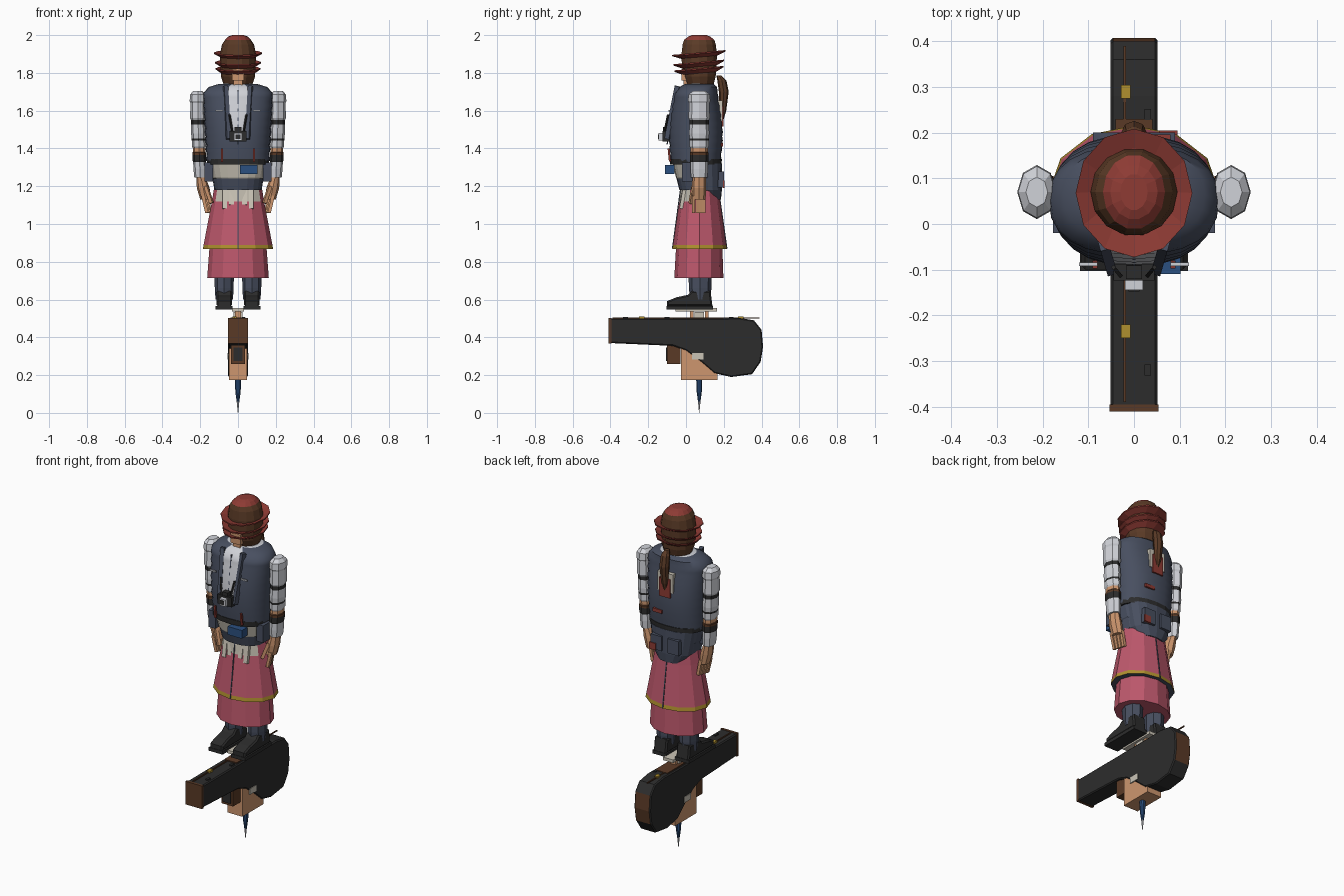
import bpy, bmesh, math
from mathutils import Vector, Matrix

cube = bpy.data.objects.get("Cube")
if cube:
    bpy.data.objects.remove(cube, do_unlink=True)


def material(name, code):
    def linear(c):
        return c / 12.92 if c < 0.04 else ((c + 0.055) / 1.055) ** 2.4
    rgb = [linear(v / 255) for v in bytes.fromhex(code)]
    m = bpy.data.materials.new(name)
    m.use_nodes = True
    m.diffuse_color = (*rgb, 1)
    m.node_tree.nodes["Principled BSDF"].inputs["Base Color"].default_value = (*rgb, 1)
    return m


NAVY = material("slate_navy", "484f60")
WHITE = material("shirt_white", "d0d2d8")
CREAM = material("cream", "cac4b6")
PINK = material("rose_pink", "bd586c")
GOLD = material("mustard_gold", "b0902f")
BLACK = material("charcoal", "2c2c2c")
BROWN = material("dark_brown", "5a3a26")
RED = material("brick_red", "8e3b34")
TAN = material("skin_tan", "cd966e")
BLUE = material("deep_blue", "2b5080")


def finish(name, bm, mats, rule=None, smooth=0):
    """Make an object; rule(center, normal) picks the material of each face."""
    mats = mats if isinstance(mats, list) else [mats]
    bmesh.ops.recalc_face_normals(bm, faces=bm.faces)
    bm.normal_update()
    if rule:
        for f in bm.faces:
            f.material_index = mats.index(rule(f.calc_center_median(), f.normal))
    mesh = bpy.data.meshes.new(name)
    bm.to_mesh(mesh)
    bm.free()
    for m in mats:
        mesh.materials.append(m)
    ob = bpy.data.objects.new(name, mesh)
    bpy.context.collection.objects.link(ob)
    if smooth:
        bpy.ops.object.select_all(action="DESELECT")
        ob.select_set(True)
        bpy.context.view_layer.objects.active = ob
        bpy.ops.object.shade_smooth_by_angle(angle=math.radians(smooth))
    return ob


def box(name, center, size, mat, tilt=0):
    bm = bmesh.new()
    place = Matrix.Translation(center) @ Matrix.Rotation(tilt, 4, "X") @ Matrix.Diagonal((*size, 1))
    bmesh.ops.create_cube(bm, size=1, matrix=place)
    return finish(name, bm, mat)


def beam(name, start, end, width, mat, depth=None):
    a, b = Vector(start), Vector(end)
    bm = bmesh.new()
    turn = (b - a).to_track_quat("Z", "Y").to_matrix().to_4x4()
    size = Matrix.Diagonal((width, depth or width, (b - a).length, 1))
    bmesh.ops.create_cube(bm, size=1, matrix=Matrix.Translation((a + b) / 2) @ turn @ size)
    return finish(name, bm, mat)


def loft(name, sections, sides, mats, rule=None, power=2, smooth=0, lean=0):
    """Skin rounded rings given as (z, center x, center y, radius x, radius y)."""
    bm = bmesh.new()
    rings = []
    for z, cx, cy, rx, ry in sections:
        ring = []
        for i in range(sides):
            a = math.tau * i / sides
            c, s = math.cos(a), math.sin(a)
            x = math.copysign(abs(c) ** (2 / power), c) * rx
            y = math.copysign(abs(s) ** (2 / power), s) * ry
            ring.append(bm.verts.new((cx + x, cy + y, z + y * lean)))
        rings.append(ring)
    for lo, hi in zip(rings, rings[1:]):
        for i in range(sides):
            j = (i + 1) % sides
            bm.faces.new((lo[i], lo[j], hi[j], hi[i]))
    bm.faces.new(rings[0])
    bm.faces.new(rings[-1])
    return finish(name, bm, mats, rule, smooth)


def prism(name, outline, x, half, mats, rule=None, bevel=0):
    """Extrude a side outline of (y, z) points across x."""
    bm = bmesh.new()
    face = bm.faces.new([bm.verts.new((x - half, y, z)) for y, z in outline])
    out = bmesh.ops.extrude_face_region(bm, geom=[face])["geom"]
    bmesh.ops.translate(bm, vec=(2 * half, 0, 0), verts=[v for v in out if isinstance(v, bmesh.types.BMVert)])
    if bevel:
        rim = [e for e in bm.edges if abs(e.verts[0].co.x - e.verts[1].co.x) < bevel]
        bmesh.ops.bevel(bm, geom=rim, offset=bevel, segments=1, affect="EDGES")
    return finish(name, bm, mats, rule)


# Pointed foot, wooden block and brown bracket
loft("pointed_foot", [(0, 0, .07, .001, .001), (.06, 0, .07, .007, .007), (.11, 0, .07, .014, .014),
                      (.18, 0, .07, .017, .017)], 10, [WHITE, BLUE], lambda c, n: WHITE if c.z < .05 else BLUE)
box("wooden_block", (0, .07, .26), (.095, .195, .17), TAN)
box("brown_bracket", (0, -.065, .315), (.075, .07, .11), BROWN)
box("bracket_plate", (0, -.103, .31), (.05, .008, .07), BLACK)

# Instrument case with brown ends, seam, clasps and labels
outline = [(-.405, .5), (-.405, .37), (-.07, .355), (0, .33), (.08, .27), (.15, .21), (.24, .19), (.35, .205),
           (.395, .27), (.408, .35), (.4, .44), (.36, .49), (.28, .503), (.15, .5)]
prism("instrument_case", outline, 0, .052, [BLACK, BROWN],
      lambda c, n: BROWN if abs(n.y) > .9 else BLACK, bevel=.006)
box("case_neck_cap", (0, -.403, .435), (.108, .015, .135), BROWN)
box("case_top_band", (0, .08, .5), (.08, .3, .012), BROWN)
box("case_seam", (-.02, 0, .503), (.006, .78, .006), BROWN)
for y in (-.235, .29):
    box("case_clasp", (-.018, y, .505), (.02, .03, .012), GOLD)
for y in (-.32, -.1, .24):
    box("case_stud", (.03, y, .503), (.015, .025, .008), BLACK)
for s in (-1, 1):
    box("case_label", (s * .052, .063, .3), (.006, .06, .035), CREAM)

# Standing plate and pegs
box("standing_plate", (0, .055, .547), (.065, .22, .018), CREAM)
for y in (.03, .11):
    box("peg", (0, y, .52), (.03, .02, .05), TAN)
box("peg_core", (0, .07, .515), (.045, .05, .04), CREAM)

# Shoes and legs
shoe = [(-.1, .565), (-.1, .592), (-.05, .612), (.01, .625), (.03, .645), (.13, .645), (.14, .565)]
for s in (-1, 1):
    prism("shoe", shoe, s * .073, .042, BLACK, bevel=.008)
    box("shoe_sole", (s * .073, .02, .557), (.09, .245, .02), BLACK)
    loft("trouser_leg", [(.6, s * .073, .075, .046, .052), (.66, s * .073, .075, .05, .06),
                         (.8, s * .073, .075, .052, .062)], 8, NAVY)

# Two-layer skirt with a gold hem and a shirt tail
loft("lower_skirt", [(.715, 0, .068, .163, .13), (.89, 0, .07, .15, .122)], 12, PINK)


def skirt_rule(c, n):
    if n.z < -.9:
        return NAVY
    if c.z < .89:
        return GOLD
    return CREAM if c.y < .06 and c.z > 1.13 and abs(c.x) < .1 else PINK


loft("upper_skirt", [(.868, 0, .072, .186, .144), (.89, 0, .072, .182, .141), (1.12, 0, .073, .138, .108),
                     (1.2, 0, .073, .125, .1)], 12, [PINK, GOLD, NAVY, CREAM], skirt_rule)
for s in (-1, 1):
    for x, z in ((.035, 1.1), (.07, 1.08)):
        beam("shirt_tail", (s * x, -.02, z), (s * x, .0, 1.2), .025, CREAM, .03)
beam("front_seam", (0, -.072, .87), (0, -.03, 1.18), .005, NAVY)
beam("back_seam", (0, .217, .87), (0, .17, 1.2), .005, NAVY)

# Hips and belt
loft("hips", [(1.18, 0, .07, .125, .105), (1.24, 0, .065, .135, .115), (1.245, 0, .062, .14, .115),
              (1.32, 0, .055, .155, .125)], 20, [NAVY, CREAM],
     lambda c, n: CREAM if c.y < .08 and c.z > 1.24 else NAVY, power=2.4)
loft("belt", [(1.315, 0, .052, .163, .136), (1.345, 0, .052, .166, .138)], 20, BLACK, power=2.4)
loft("jacket_tail", [(1.13, 0, .11, .08, .075), (1.18, 0, .1, .12, .09), (1.32, 0, .09, .145, .1)],
     16, NAVY, power=2.5)

# Quilted vest over a white shirt front
rows = []
for i in range(17):
    t = i / 16
    puff = 1 if i % 2 else .97
    bulge = math.sin(math.pi * min(1, t * 1.05)) * .018
    rows.append((1.325 + .37 * t, 0, .052, (.168 + .02 * t) * puff, (.132 - .014 * t + bulge) * puff))
rows += [(1.725, 0, .065, .155, .1), (1.742, 0, .07, .1, .075)]


def vest_rule(c, n):
    front = c.y < .02 and abs(c.x) < .05 and c.z > 1.46
    return WHITE if front or c.z > 1.738 else NAVY


loft("vest", rows, 24, [NAVY, WHITE], vest_rule, power=2.4, smooth=40)
loft("collar", [(1.73, 0, .07, .085, .07), (1.765, 0, .072, .065, .06)], 12, WHITE)
beam("shirt_placket", (0, -.1, 1.42), (0, -.06, 1.71), .006, NAVY)
for s in (-1, 1):
    beam("lapel", (s * .05, -.1, 1.45), (s * .066, -.045, 1.73), .022, NAVY, .025)
    beam("camera_strap", (s * .03, -.113, 1.49), (s * .045, -.095, 1.58), .008, BLACK)
    beam("red_pen", (s * .085, -.085, 1.33), (s * .085, -.092, 1.4), .011, RED)
    box("chest_tab", (s * .1, -.088, 1.6), (.04, .008, .008), WHITE)
    box("side_pocket", (s * .155, .02, 1.275), (.045, .08, .1), NAVY)
    box("back_pouch", (s * .055, .185, 1.235), (.07, .03, .085), NAVY)

# Camera, hip bag and back badges
box("camera_body", (0, -.106, 1.465), (.09, .035, .055), BLACK)
box("camera_top", (0, -.106, 1.5), (.035, .03, .025), BLACK)
beam("camera_lens", (0, -.12, 1.462), (0, -.145, 1.462), .04, WHITE)
beam("lens_glass", (0, -.145, 1.462), (0, -.148, 1.462), .024, BLACK)
box("blue_bag", (.056, -.085, 1.288), (.092, .05, .048), BLUE)
box("badge_frame", (0, .178, 1.6), (.1, .03, .11), CREAM)
box("red_badge", (0, .194, 1.57), (.07, .01, .11), RED)
box("red_patch", (.05, .19, 1.42), (.06, .012, .02), RED)
box("heart_charm", (.075, .2, 1.21), (.04, .01, .04), RED)


# Banded sleeves and hands
def sleeve_rule(c, n):
    if 1.53 < c.z < 1.55 or 1.33 < c.z < 1.36 or 1.44 < c.z < 1.455:
        return BLACK
    if 1.38 < c.z < 1.405:
        return TAN
    return BROWN if 1.36 < c.z < 1.38 else WHITE


arm = [(1.245, .031), (1.29, .034), (1.328, .034), (1.335, .036), (1.355, .036), (1.365, .036), (1.378, .036),
       (1.382, .033), (1.402, .033), (1.41, .037), (1.442, .037), (1.453, .037), (1.48, .039), (1.528, .037),
       (1.55, .037), (1.56, .041), (1.64, .039), (1.65, .043), (1.685, .041), (1.705, .024)]
for s in (-1, 1):
    loft("sleeve", [(z, s * (.2 + .013 * min(1, (z - 1.24) * 3)), .07, r, r * 1.38) for z, r in arm],
         8, [WHITE, BLACK, TAN, BROWN], sleeve_rule)
    loft("hand", [(1.13, s * .172, .068, .028, .036), (1.19, s * .184, .068, .034, .038),
                  (1.25, s * .197, .07, .024, .035)], 8, TAN)
    for k in range(4):
        y = .04 + k * .018
        beam("finger", (s * (.187 - k * .008), y, 1.15), (s * (.165 - k * .006), y, 1.06), .017, TAN)
    beam("thumb", (s * .17, .04, 1.2), (s * .14, .025, 1.11), .018, TAN)

# Head, hair and ponytail
loft("hair", [(1.735, 0, .075, .075, .07), (1.78, 0, .072, .09, .085), (1.84, 0, .07, .093, .092)], 12, BROWN)
box("face", (0, -.005, 1.79), (.065, .04, .06), TAN)
beam("neck_front", (0, .01, 1.735), (0, .01, 1.77), .045, TAN)
loft("ponytail", [(1.55, 0, .19, .008, .008), (1.6, 0, .195, .022, .018), (1.7, 0, .2, .028, .026),
                  (1.76, 0, .19, .025, .024), (1.785, 0, .175, .012, .014)], 8, BROWN)

# Hat with a red crown and stacked tilted brims
loft("hat_dome", [(1.83, 0, .07, .093, .094), (1.9, 0, .07, .095, .096), (1.95, 0, .07, .085, .09),
                  (1.975, 0, .07, .068, .082), (1.992, 0, .07, .052, .06), (2, 0, .07, .03, .04)],
     14, [BROWN, RED], lambda c, n: RED if c.z > 1.975 else BROWN)
for z, r in ((1.895, .128), (1.845, .122), (1.812, .118)):
    loft("hat_brim", [(z - .014, 0, .07, .09, .09), (z + .006, 0, .068, r, r * 1.1),
                      (z + .013, 0, .068, r, r * 1.1), (z, 0, .07, .094, .096)], 12, RED, lean=.09)
